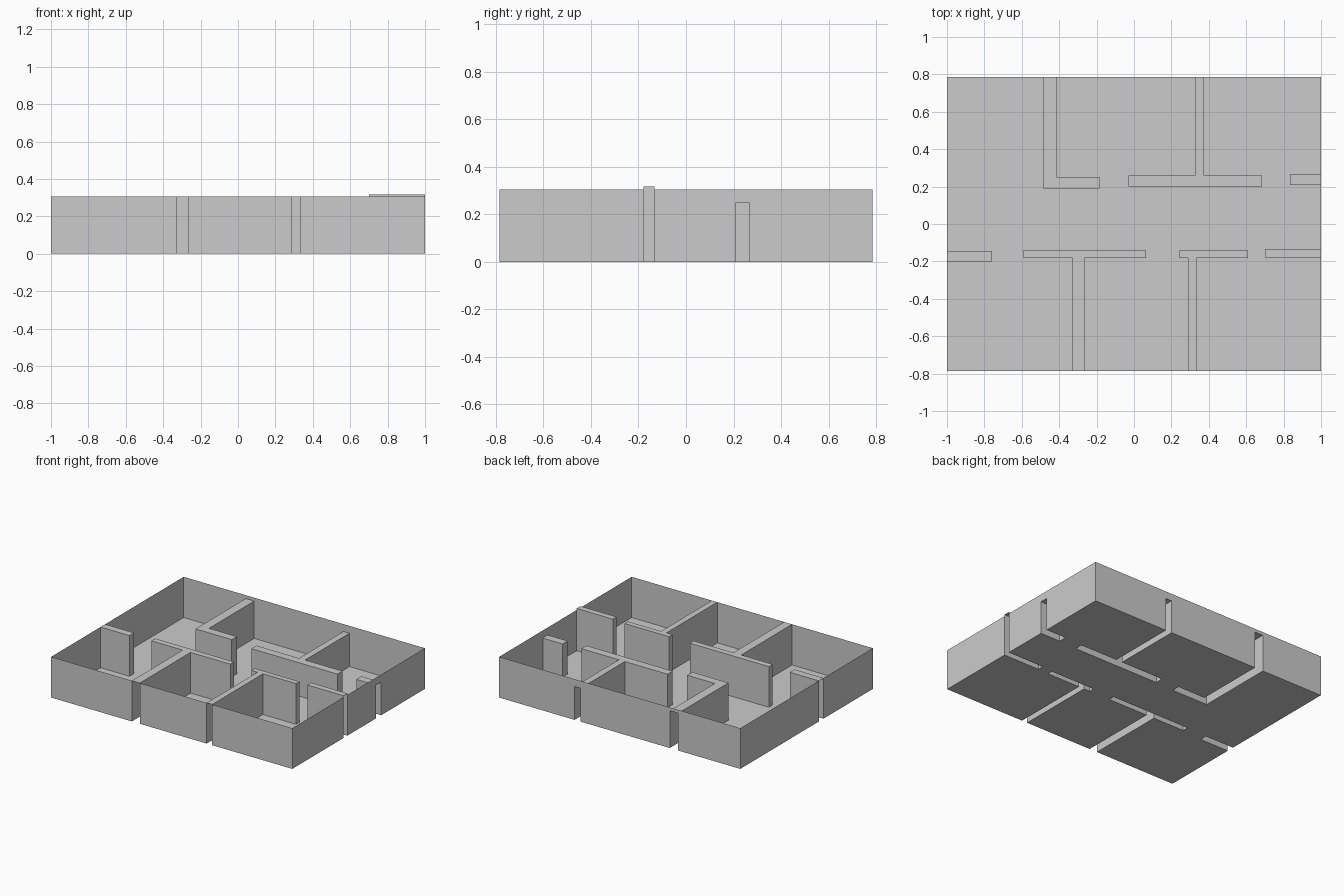
import bpy, bmesh

if "Cube" in bpy.data.objects:
    bpy.data.objects.remove(bpy.data.objects["Cube"])

X, Y, RIM = 1.0, 0.785, 0.305

# Hollow partitions: name, height, footprint rectangles (x0, x1, y0, y1)
PARTITIONS = [
    ("back_left_partition", 0.28, [(-0.485, -0.415, 0.19, Y), (-0.415, -0.185, 0.19, 0.25)]),
    ("back_right_partition", 0.25, [(0.325, 0.375, 0.26, Y), (-0.03, 0.685, 0.2, 0.26)]),
    ("right_back_stub", 0.248, [(0.835, X, 0.208, 0.268)]),
    ("left_stub", RIM, [(-X, -0.76, -0.2, -0.145)]),
    ("front_left_partition", RIM, [(-0.33, -0.265, -Y, -0.183), (-0.59, 0.065, -0.183, -0.138)]),
    ("front_right_partition", RIM, [(0.29, 0.335, -Y, -0.183), (0.24, 0.61, -0.183, -0.143)]),
    ("right_front_stub", 0.317, [(0.7, X, -0.178, -0.133)]),
]


def inside(rects, x, y):
    return any(a < x < b and c < y < d for a, b, c, d in rects)


def cells(rects):
    """Grid cells spanned by all rectangle edges."""
    xs = sorted({v for r in rects for v in r[:2]})
    ys = sorted({v for r in rects for v in r[2:]})
    return [(a, b, c, d) for a, b in zip(xs, xs[1:]) for c, d in zip(ys, ys[1:])]


def make(name, quads):
    """Turn quads into one clean mesh with merged flat faces."""
    bm = bmesh.new()
    for q in quads:
        bm.faces.new([bm.verts.new(p) for p in q])
    bmesh.ops.remove_doubles(bm, verts=bm.verts, dist=1e-5)
    bmesh.ops.dissolve_limit(bm, angle_limit=0.01, verts=bm.verts, edges=bm.edges)
    me = bpy.data.meshes.new(name)
    bm.to_mesh(me)
    bm.free()
    bpy.context.collection.objects.link(bpy.data.objects.new(name, me))


def flat(a, b, c, d, z):
    return [(a, c, z), (b, c, z), (b, d, z), (a, d, z)]


def upright(p, q, z0, z1):
    return [(*p, z0), (*q, z0), (*q, z1), (*p, z1)]


def cell_sides(a, b, c, d):
    """Edges of a cell, each with a test point just beyond it."""
    e, mx, my = 1e-4, (a + b) / 2, (c + d) / 2
    return [((a, c), (b, c), (mx, c - e)), ((b, c), (b, d), (b + e, my)),
            ((b, d), (a, d), (mx, d + e)), ((a, d), (a, c), (a - e, my))]


def on_plan(p):
    return abs(p[0]) < X and abs(p[1]) < Y


# Partitions: capped on top, open below and where they meet the outer wall
for name, h, rects in PARTITIONS:
    quads = []
    for cell in cells(rects):
        if not inside(rects, (cell[0] + cell[1]) / 2, (cell[2] + cell[3]) / 2):
            continue
        quads.append(flat(*cell, h))
        quads += [upright(p, q, 0, h) for p, q, t in cell_sides(*cell)
                  if on_plan(t) and not inside(rects, *t)]
    make(name, quads)

# Floor with partition slots, and outer wall with slots at the partition ends
floor, outer = [], []
all_rects = [r for _, _, rects in PARTITIONS for r in rects]
for cell in cells(all_rects + [(-X, X, -Y, Y)]):
    mx, my = (cell[0] + cell[1]) / 2, (cell[2] + cell[3]) / 2
    base = max([h for _, h, rects in PARTITIONS if inside(rects, mx, my)], default=0)
    if base == 0:
        floor.append(flat(*cell, 0))
    if base < RIM:
        outer += [upright(p, q, base, RIM) for p, q, t in cell_sides(*cell) if not on_plan(t)]
make("floor", floor)
make("outer_wall", outer)
